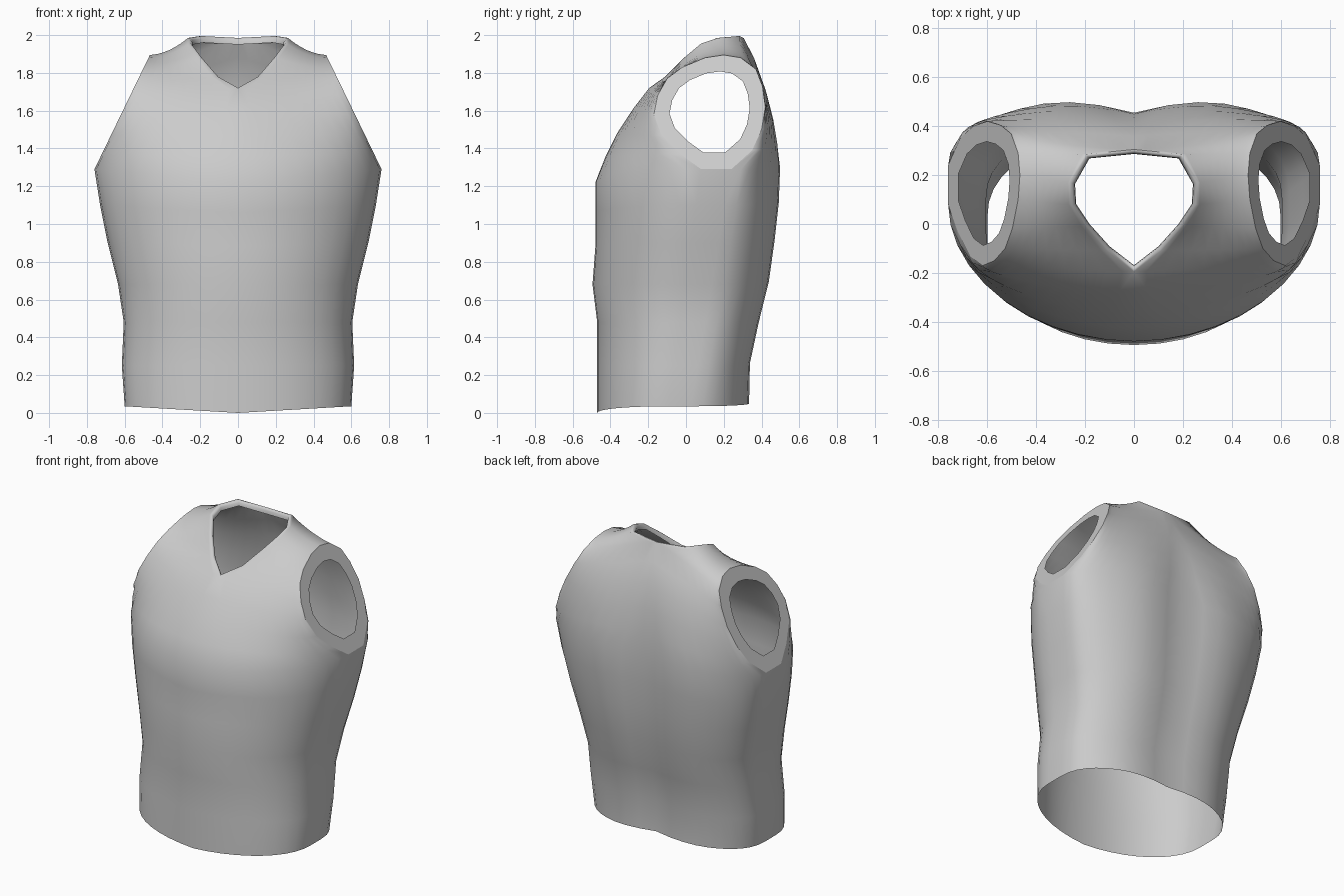
import bpy, bmesh
from math import sin, cos, pi, radians

if "Cube" in bpy.data.objects:
    bpy.data.objects.remove(bpy.data.objects["Cube"])

COLS = 10          # columns from side to centre, per quarter


def arm(y, z):
    """Point on the slanted armhole plane."""
    return (0.76 - (z - 1.29) * 0.485, y, z)


def row(bm, side, end, n, groove=0.0):
    """Rounded quarter section from the side to the centre line or neck edge."""
    verts = []
    for i in range(COLS + 1):
        a = i / COLS * pi / 2
        c, s = max(cos(a), 0) ** (2 / n), sin(a) ** (2 / n)
        if i == COLS:
            c = 0
        x = end[0] + (side[0] - end[0]) * c
        y = side[1] + (end[1] + groove - side[1]) * s
        y -= groove * max(0, 1 - x / 0.36) ** 1.5
        z = end[2] + (side[2] - end[2]) * c
        z -= 0.3 * end[0] * c * (1 - c)      # shoulders sag beside the neck
        verts.append(bm.verts.new((x, y, z)))
    return verts


def bridge(bm, a, b):
    for i in range(len(a) - 1):
        bm.faces.new((a[i], a[i + 1], b[i + 1], b[i]))


# Waist to armpit: side height, half width, front y, back y, front z, back z
lower = [
    (0.035, 0.60, -0.47, 0.315, 0.0, 0.055),
    (0.25, 0.615, -0.47, 0.315, 0.25, 0.27),
    (0.48, 0.605, -0.47, 0.36, 0.48, 0.48),
    (0.68, 0.635, -0.495, 0.41, 0.68, 0.70),
    (0.90, 0.69, -0.48, 0.435, 0.88, 0.92),
    (1.10, 0.73, -0.48, 0.452, 1.06, 1.12),
]
# Armhole outline (y, z), each joined to a centre or neck point, with roundness
front_upper = [
    ((0.08, 1.29), (0, -0.48, 1.22), 1.95),
    ((-0.03, 1.37), (0, -0.425, 1.36), 1.85),
    ((-0.13, 1.47), (0, -0.365, 1.48), 1.7),
    ((-0.17, 1.58), (0, -0.28, 1.61), 1.6),
    ((-0.15, 1.68), (0, -0.195, 1.72), 1.5),
    ((-0.10, 1.77), (0.11, -0.11, 1.78), 1.3),
    ((-0.02, 1.83), (0.20, -0.01, 1.88), 1.2),
    ((0.10, 1.88), (0.26, 0.08, 1.955), 1.1),
    ((0.20, 1.895), (0.265, 0.17, 1.985), 1.0),
]
back_upper = [
    ((0.24, 1.29), (0, 0.455, 1.30), 2.2),
    ((0.35, 1.39), (0, 0.45, 1.45), 2.0),
    ((0.40, 1.50), (0, 0.435, 1.60), 1.85),
    ((0.42, 1.62), (0, 0.405, 1.75), 1.75),
    ((0.405, 1.73), (0, 0.36, 1.88), 1.65),
    ((0.37, 1.82), (0, 0.305, 1.985), 1.5),
    ((0.29, 1.88), (0.20, 0.285, 1.995), 1.2),
    ((0.20, 1.895), (0.265, 0.17, 1.985), 1.0),
]

bm = bmesh.new()
front, back = [], []
for z, x, yf, yb, zf, zb in lower:
    t = z / 1.29
    front.append(row(bm, (x, -0.1 + 0.18 * t, z), (0, yf, zf), 2.1 - 0.1 * t))
    back.append(row(bm, (x, 0.02 + 0.22 * t, z), (0, yb, zb), 2.25, 0.045 + 0.02 * t))
for s, e, n in front_upper:
    front.append(row(bm, arm(*s), e, n))
for i, (s, e, n) in enumerate(back_upper):
    back.append(row(bm, arm(*s), e, n, 0.065 * max(0, 1 - i / 5)))

# Front and back panels
for panel in (front, back):
    for a, b in zip(panel, panel[1:]):
        bridge(bm, a, b)

# Side strip under the arm
for i in range(len(lower)):
    bm.faces.new((front[i][0], back[i][0], back[i + 1][0], front[i + 1][0]))

# Flat armhole border
k = len(lower)
ring = [r[0] for r in front[k:]] + [r[0] for r in reversed(back[k:-1])]
inner = [bm.verts.new(arm(0.125 + (v.co.y - 0.125) * 0.72, 1.595 + (v.co.z - 1.595) * 0.71))
         for v in ring]
bridge(bm, ring + ring[:1], inner + inner[:1])

# Rolled neck lip
neck = [r[-1] for r in front[k + 4:]] + [r[-1] for r in reversed(back[k + 5:-1])]
prev = neck
for scale, drop in ((0.96, 0.0), (0.92, 0.012), (0.91, 0.035)):
    lip = [bm.verts.new((v.co.x * scale, 0.1 + (v.co.y - 0.1) * scale, v.co.z - drop))
           for v in neck]
    bridge(bm, prev, lip)
    prev = lip

bmesh.ops.remove_doubles(bm, verts=bm.verts, dist=0.0005)
bmesh.ops.recalc_face_normals(bm, faces=bm.faces)
# Keep the open shell facing outward
bm.faces.ensure_lookup_table()
if bm.faces[COLS - 1].normal.y > 0:
    bmesh.ops.reverse_faces(bm, faces=bm.faces)

# Crisp armhole edge
outline = set(v for v in ring if v.is_valid)
for edge in bm.edges:
    if all(v in outline for v in edge.verts):
        edge.smooth = False

mesh = bpy.data.meshes.new("vest")
bm.to_mesh(mesh)
bm.free()
vest = bpy.data.objects.new("vest", mesh)
bpy.context.collection.objects.link(vest)

# Plain grey cloth
grey = bpy.data.materials.new("light_grey")
grey.use_nodes = True
grey.diffuse_color = (0.6, 0.6, 0.6, 1)
grey.node_tree.nodes["Principled BSDF"].inputs["Base Color"].default_value = (0.6, 0.6, 0.6, 1)
mesh.materials.append(grey)

for o in bpy.context.selected_objects:
    o.select_set(False)
vest.select_set(True)
bpy.context.view_layer.objects.active = vest
bpy.ops.object.shade_smooth_by_angle(angle=radians(65), keep_sharp_edges=True)

mirror = vest.modifiers.new("mirror", 'MIRROR')
mirror.use_clip = True
mirror.merge_threshold = 0.001
